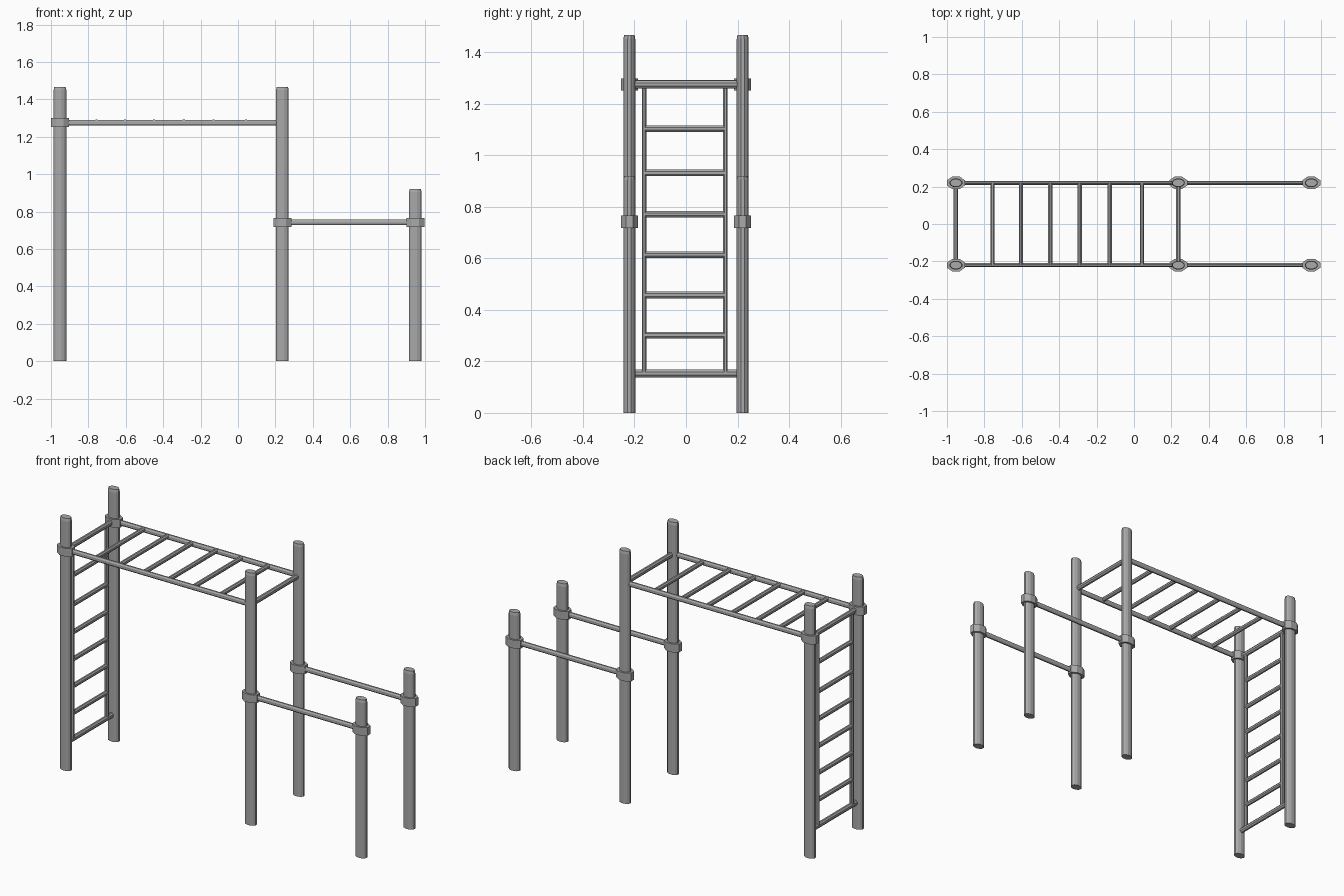
import bpy
import bmesh
from math import pi, cos, sin
from mathutils import Vector

old = bpy.data.objects.get("Cube")
if old:
    bpy.data.objects.remove(old, do_unlink=True)

grey = bpy.data.materials.new("steel grey")
grey.use_nodes = True
colour = (0.40, 0.40, 0.40, 1)
grey.diffuse_color = colour
grey.node_tree.nodes["Principled BSDF"].inputs["Base Color"].default_value = colour


def loft(name, rings, sides):
    """Skin a closed solid through rings of (centre, axis vector a, axis vector b)."""
    bm = bmesh.new()
    loops = []
    for centre, a, b in rings:
        angles = [2 * pi * (i + 0.5) / sides for i in range(sides)]
        loops.append([bm.verts.new(Vector(centre) + a * cos(t) + b * sin(t)) for t in angles])
    for low, high in zip(loops, loops[1:]):
        for i in range(sides):
            j = (i + 1) % sides
            bm.faces.new((low[i], low[j], high[j], high[i]))
    bm.faces.new(loops[0][::-1])
    bm.faces.new(loops[-1])
    bmesh.ops.recalc_face_normals(bm, faces=bm.faces)
    mesh = bpy.data.meshes.new(name)
    bm.to_mesh(mesh)
    bm.free()
    mesh.materials.append(grey)
    obj = bpy.data.objects.new(name, mesh)
    bpy.context.collection.objects.link(obj)
    return obj


def upright(name, x, y, profile, sides):
    """Vertical oval solid from (z, half width, half depth) steps."""
    loft(name, [((x, y, z), Vector((rx, 0, 0)), Vector((0, ry, 0)))
                for z, rx, ry in profile], sides)


def bar(name, start, end, across, up, sides=8):
    """Horizontal oval bar along x or y."""
    side = Vector((0, across, 0)) if start[0] != end[0] else Vector((across, 0, 0))
    loft(name, [(p, side, Vector((0, 0, up))) for p in (start, end)], sides)


LEFT_X, MID_X, END_X = -0.952, 0.237, 0.948
ROW_Y, TOP_Z, LOW_Z = 0.22, 1.275, 0.742

# Posts and collars, front and back rows
for row, y in (("front", -ROW_Y), ("back", ROW_Y)):
    for part, x, height in (("ladder", LEFT_X, 1.467), ("middle", MID_X, 1.467), ("end", END_X, 0.92)):
        upright(f"{row}_{part}_post", x, y,
                [(0, 0.035, 0.024), (height - 0.016, 0.035, 0.024), (height, 0.031, 0.021)], 12)
    for part, x, z in (("ladder", LEFT_X, TOP_Z), ("middle", MID_X, LOW_Z), ("end", END_X, LOW_Z)):
        upright(f"{row}_{part}_collar", x, y,
                [(z - 0.024, 0.052, 0.036), (z + 0.024, 0.052, 0.036)], 8)
    # Overhead rail and parallel bar
    bar(f"{row}_overhead_rail", (LEFT_X, y, TOP_Z), (MID_X, y, TOP_Z), 0.011, 0.016)
    bar(f"{row}_parallel_bar", (MID_X, y, LOW_Z), (END_X, y, LOW_Z), 0.011, 0.016)

# Cross bars between the posts
for name, x, z in (("ladder_top_bar", LEFT_X, TOP_Z), ("ladder_bottom_bar", LEFT_X, 0.153),
                   ("middle_top_bar", MID_X, TOP_Z)):
    bar(name, (x, -ROW_Y, z), (x, ROW_Y, z), 0.013, 0.016)

# Overhead rungs
for i, x in enumerate((-0.757, -0.605, -0.448, -0.29, -0.13, 0.043)):
    bar(f"overhead_rung_{i + 1}", (x, -ROW_Y, 1.279), (x, ROW_Y, 1.279), 0.012, 0.014)

# Wall ladder rails and rungs
for side, y in (("front", -0.163), ("back", 0.153)):
    upright(f"{side}_ladder_rail", LEFT_X, y,
            [(0.153, 0.013, 0.0095), (TOP_Z, 0.013, 0.0095)], 8)
for i, z in enumerate((0.302, 0.458, 0.614, 0.771, 0.932, 1.103)):
    bar(f"ladder_rung_{i + 1}", (LEFT_X, -0.163, z), (LEFT_X, 0.153, z), 0.012, 0.014)
